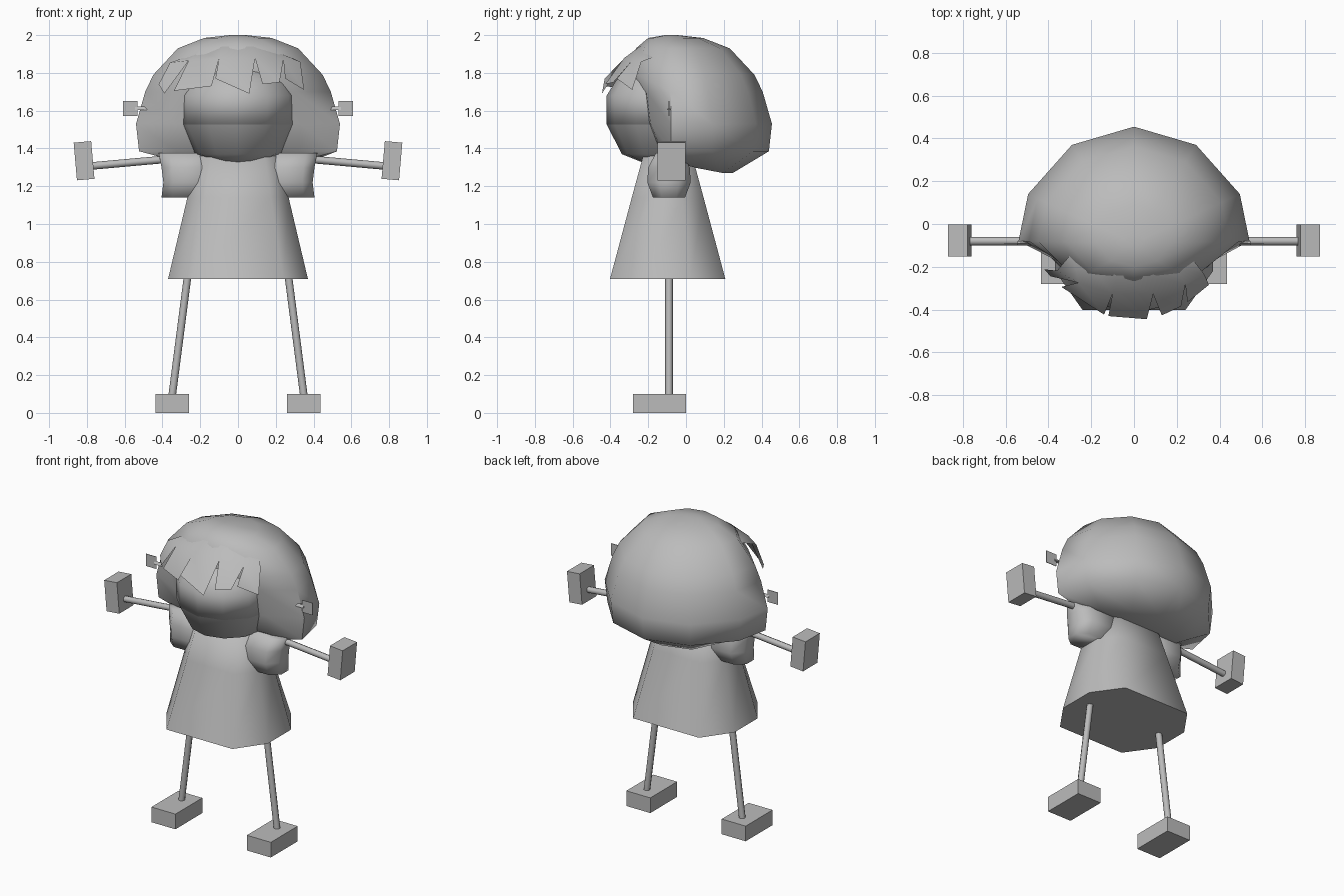
import bpy, bmesh, math
from mathutils import Vector, Matrix

cube = bpy.data.objects.get("Cube")
if cube:
    bpy.data.objects.remove(cube, do_unlink=True)

grey = bpy.data.materials.new("plain_grey")
grey.use_nodes = True
grey.diffuse_color = (0.5, 0.5, 0.5, 1)
grey.node_tree.nodes["Principled BSDF"].inputs["Base Color"].default_value = (0.5, 0.5, 0.5, 1)


def finish(name, bm, smooth=None, solid=True):
    if solid:
        bmesh.ops.recalc_face_normals(bm, faces=bm.faces)
    mesh = bpy.data.meshes.new(name)
    bm.to_mesh(mesh)
    bm.free()
    mesh.materials.append(grey)
    ob = bpy.data.objects.new(name, mesh)
    bpy.context.collection.objects.link(ob)
    if smooth:
        bpy.ops.object.select_all(action="DESELECT")
        ob.select_set(True)
        bpy.context.view_layer.objects.active = ob
        bpy.ops.object.shade_smooth_by_angle(angle=math.radians(smooth))
    return ob


def loft(name, rings, smooth=100):
    """Join closed loops of points and cap both ends."""
    bm = bmesh.new()
    loops = [[bm.verts.new(p) for p in ring] for ring in rings]
    n = len(loops[0])
    for a, b in zip(loops, loops[1:]):
        for i in range(n):
            j = (i + 1) % n
            bm.faces.new((a[i], a[j], b[j], b[i]))
    bm.faces.new(loops[0][::-1])
    bm.faces.new(loops[-1])
    return finish(name, bm, smooth)


def octagon(cx, cy, z, rx, ry, cut=0.65, side=0.4):
    quarter = [(1, side), (cut, 1)]
    half = quarter + [(-x, y) for x, y in reversed(quarter)]
    pts = half + [(-x, -y) for x, y in half]
    return [(cx + x * rx, cy + y * ry, z) for x, y in pts]


def box(name, centre, size, tilt=0):
    bm = bmesh.new()
    mat = Matrix.Translation(centre) @ Matrix.Rotation(tilt, 4, "Y") @ Matrix.Diagonal((*size, 1))
    bmesh.ops.create_cube(bm, size=1, matrix=mat)
    return finish(name, bm)


def rod(name, a, b, r, sides=8):
    a, b = Vector(a), Vector(b)
    d = b - a
    bm = bmesh.new()
    mat = Matrix.Translation((a + b) / 2) @ d.to_track_quat("Z", "Y").to_matrix().to_4x4()
    bmesh.ops.create_cone(bm, cap_ends=True, segments=sides, radius1=r, radius2=r,
                          depth=d.length, matrix=mat)
    return finish(name, bm, 50)


# Dress
loft("dress", [octagon(0, -0.097, z, rx, ry) for z, rx, ry in
               [(0.71, 0.37, 0.305), (1.14, 0.268, 0.19), (1.36, 0.22, 0.13)]])

# Limbs, sleeves and hair ties on both sides
for side, s in (("left", 1), ("right", -1)):
    box(side + "_foot", (s * 0.348, -0.14, 0.05), (0.175, 0.28, 0.1))
    rod(side + "_leg", (s * 0.262, -0.09, 0.76), (s * 0.35, -0.09, 0.08), 0.02)
    rod(side + "_arm", (s * 0.3, -0.08, 1.35), (s * 0.8, -0.08, 1.305), 0.02)
    box(side + "_hand", (s * 0.815, -0.077, 1.335), (0.093, 0.15, 0.2), s * math.radians(5))
    loft(side + "_sleeve", [octagon(s * cx, -0.09, z, rx, ry, 0.6, 0.45) for z, cx, rx, ry in
                            [(1.14, 0.26, 0.145, 0.085), (1.22, 0.26, 0.135, 0.115),
                             (1.3, 0.26, 0.145, 0.11), (1.375, 0.27, 0.15, 0.07)]])
    rod(side + "_tie_stick", (s * 0.48, -0.09, 1.61), (s * 0.545, -0.09, 1.61), 0.012, 3)
    box(side + "_hair_tie", (s * 0.57, -0.09, 1.612), (0.076, 0.004, 0.08))


# Face in two halves, meeting at the mouth line
def face_ring(z, r):
    return [(r * math.cos(math.radians(a)), -0.11 + r * math.sin(math.radians(a)), z)
            for a in range(0, 360, 30)]


loft("lower_face", [face_ring(z, r) for z, r in [(1.31, 0.08), (1.37, 0.23), (1.528, 0.31)]])
loft("upper_face", [face_ring(z, r) for z, r in [(1.528, 0.31), (1.68, 0.31), (1.76, 0.26),
                                                 (1.83, 0.17)]])

# Hair cap: height, outline scale, front depth
outline = [(0.29, 0.46), (0.495, 0.23), (0.54, 0.01)]


def hair_ring(z, s, front):
    half = [(x * s, -0.09 + y * s) for x, y in outline]
    half.append((0.33 * s, -0.09 + (front + 0.09) * 0.75))
    pts = [(0, -0.09 + 0.545 * s)] + half + [(0, front)] + [(-x, y) for x, y in reversed(half)]
    return [(x, y, z) for x, y in pts]


hair = loft("hair", [hair_ring(*r) for r in [
    (1.27, 0.62, -0.06), (1.385, 0.97, -0.14), (1.53, 1.0, -0.22), (1.7, 0.91, -0.25),
    (1.79, 0.83, -0.31), (1.93, 0.59, -0.265), (1.985, 0.33, -0.2), (2.0, 0.08, -0.11)]], 70)
# The underside is higher near the front, so that the neck stays clear
for v in hair.data.vertices:
    if v.co.z < 1.3:
        v.co.z += 0.07 * max(0.0, min(1.0, (0.15 - v.co.y) / 0.25))

# Jagged fringe: root x pair, then each tip's x and z
locks = [(-0.36, -0.26, -0.42, 1.74, -0.39, 1.69), (-0.26, -0.1, -0.34, 1.705, -0.14, 1.73),
         (-0.1, 0.09, -0.12, 1.77, 0.06, 1.69), (0.09, 0.24, 0.13, 1.74, 0.22, 1.75),
         (0.24, 0.33, 0.25, 1.77, 0.35, 1.71)]
bm = bmesh.new()
for x0, x1, t0, z0, t1, z1 in locks:
    crown = [bm.verts.new((x * 0.8, -0.25 + 0.9 * x * x, 1.945 - 0.5 * x * x)) for x in (x0, x1)]
    root = [bm.verts.new((x, -0.335 + 0.9 * x * x, 1.88 - 0.2 * x * x)) for x in (x0, x1)]
    tip = [bm.verts.new((t, -0.45 + 1.35 * t * t, z)) for t, z in ((t0, z0), (t1, z1))]
    bm.faces.new((crown[0], root[0], root[1], crown[1]))
    bm.faces.new((root[0], tip[0], tip[1], root[1]))
bmesh.ops.remove_doubles(bm, verts=bm.verts, dist=0.001)
finish("fringe", bm, 60, solid=False)
